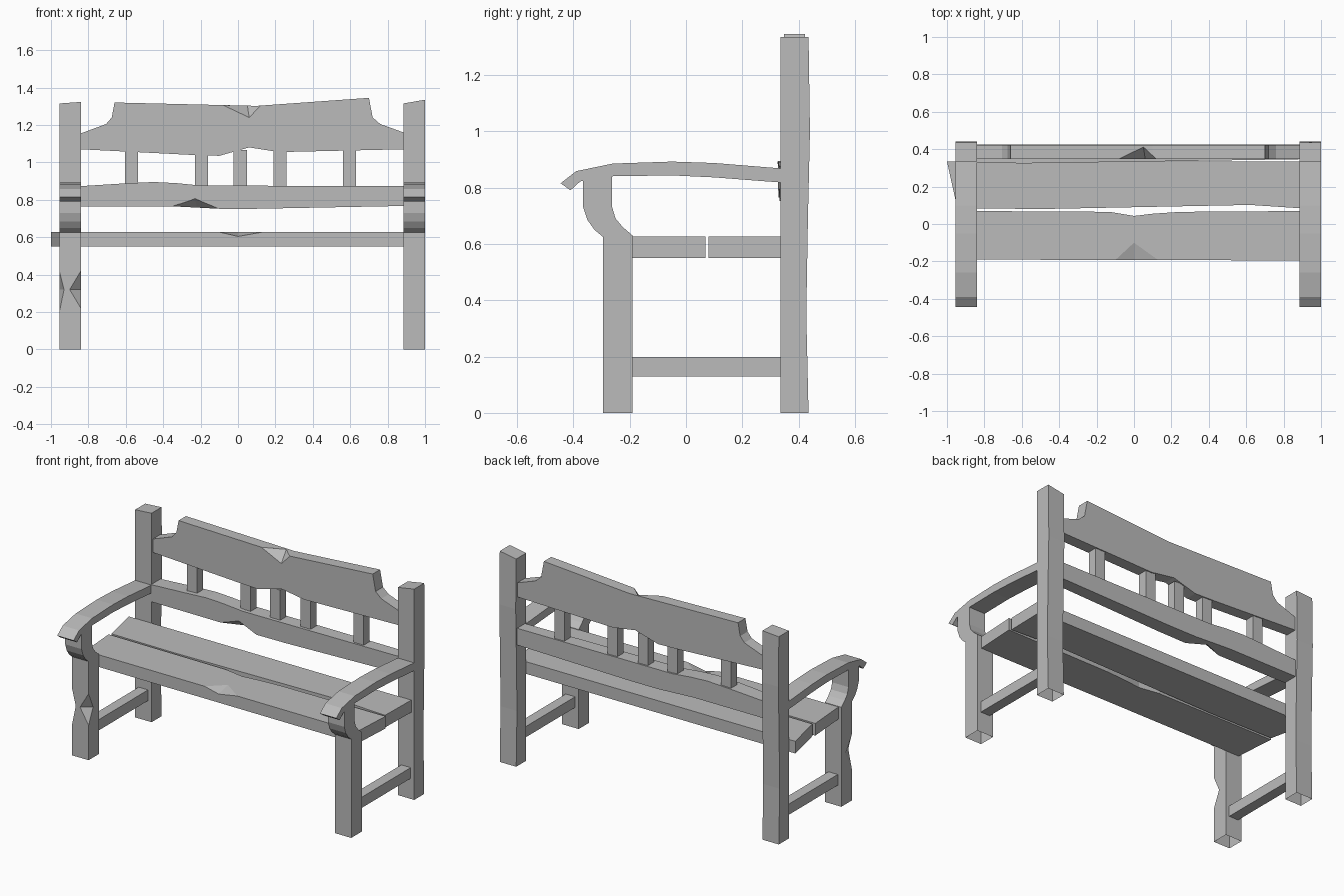
import bpy
import bmesh
from mathutils import Vector

cube = bpy.data.objects.get("Cube")
if cube:
    bpy.data.objects.remove(cube, do_unlink=True)

GREY = (0.5, 0.5, 0.5, 1)
wood = bpy.data.materials.new("plain grey")
wood.use_nodes = True
wood.diffuse_color = GREY
wood.node_tree.nodes["Principled BSDF"].inputs["Base Color"].default_value = GREY

# How a profile point (a, b) and a depth d map to space for each extrusion axis
PLACE = {
    "x": lambda a, b, d: Vector((d, a, b)),
    "y": lambda a, b, d: Vector((a, d, b)),
    "z": lambda a, b, d: Vector((a, b, d)),
}


def finish(name, bm):
    bmesh.ops.recalc_face_normals(bm, faces=bm.faces)
    mesh = bpy.data.meshes.new(name)
    bm.to_mesh(mesh)
    bm.free()
    mesh.materials.append(wood)
    obj = bpy.data.objects.new(name, mesh)
    bpy.context.collection.objects.link(obj)
    return obj


def prism(name, outline, axis, low, high, warp=None):
    """Extrude a closed profile along an axis, optionally nudging its points."""
    bm = bmesh.new()
    near, far = ([bm.verts.new(PLACE[axis](a, b, d)) for a, b in outline]
                 for d in (low, high))
    bm.faces.new(near)
    bm.faces.new(far)
    for i in range(len(near)):
        j = (i + 1) % len(near)
        bm.faces.new((near[i], near[j], far[j], far[i]))
    if warp:
        for v in bm.verts:
            warp(v.co)
    return finish(name, bm)


def box(name, x, y, z):
    rect = [(x[0], y[0]), (x[1], y[0]), (x[1], y[1]), (x[0], y[1])]
    return prism(name, rect, "z", *z)


def chip(obj, points):
    """Knock a splinter out of an edge using a small convex cutter."""
    bm = bmesh.new()
    for p in points:
        bm.verts.new(p)
    bmesh.ops.convex_hull(bm, input=bm.verts)
    cutter = finish("chip_cutter", bm)
    cutter.hide_render = True
    mod = obj.modifiers.new("chip", "BOOLEAN")
    mod.operation = "DIFFERENCE"
    mod.solver = "EXACT"
    mod.object = cutter
    bpy.context.view_layer.objects.active = obj
    bpy.ops.object.modifier_apply(modifier=mod.name)
    bpy.data.objects.remove(cutter, do_unlink=True)


def open_bottom(obj):
    bm = bmesh.new()
    bm.from_mesh(obj.data)
    under = [f for f in bm.faces if all(v.co.z < 0.001 for v in f.verts)]
    bmesh.ops.delete(bm, geom=under, context="FACES_ONLY")
    bm.to_mesh(obj.data)
    bm.free()


# Side profiles (y, z)
LEG = [(-0.295, 0), (-0.19, 0), (-0.19, 0.63), (-0.225, 0.66), (-0.25, 0.69),
       (-0.262, 0.73), (-0.262, 0.85), (-0.365, 0.835), (-0.365, 0.73),
       (-0.35, 0.685), (-0.325, 0.65), (-0.295, 0.625)]
ARM = [(-0.445, 0.815), (-0.39, 0.858), (-0.26, 0.885), (-0.05, 0.892),
       (0.1, 0.887), (0.335, 0.868), (0.335, 0.818), (0.1, 0.836),
       (-0.05, 0.843), (-0.26, 0.84), (-0.375, 0.822), (-0.41, 0.79)]
POST = [(0.335, 0), (0.435, 0), (0.427, 0.35), (0.433, 0.7),
        (0.44, 1.0), (0.435, 1.315), (0.335, 1.315)]

# Legs, posts, arms and stretchers on both sides
for side, low, high, rise in (("right", -0.955, -0.84, 0.008),
                              ("left", 0.885, 1.0, 0.02)):
    def slant_top(co):
        if co.z > 1.2 and co.x > low + 0.05:
            co.z += rise

    leg = prism(side + "_front_leg", LEG, "x", low, high)
    if side == "right":
        chip(leg, [(-0.84, -0.295, 0.22), (-0.84, -0.295, 0.42),
                   (-0.9, -0.295, 0.32), (-0.84, -0.25, 0.32),
                   (-0.8, -0.34, 0.32)])
        chip(leg, [(-0.955, -0.295, 0.2), (-0.955, -0.295, 0.42),
                   (-0.93, -0.295, 0.32), (-0.955, -0.23, 0.32),
                   (-0.99, -0.34, 0.32)])
    post = prism(side + "_back_post", POST, "x", low, high, slant_top)
    for part in (leg, post):
        open_bottom(part)
    prism(side + "_armrest", ARM, "x", low, high)
    mid = (low + high) / 2
    box(side + "_stretcher", (mid - 0.033, mid + 0.033), (-0.19, 0.335), (0.13, 0.198))

# Seat planks with worn edges
front_plank = prism("front_seat_plank",
                    [(-0.935, -0.19), (0.97, -0.195), (0.985, 0.07), (0.25, 0.065),
                     (0.1, 0.055), (0, 0.043), (-0.13, 0.065), (-0.955, 0.07)],
                    "z", 0.55, 0.627)
chip(front_plank, [(-0.1, -0.193, 0.627), (0.13, -0.193, 0.627), (0, -0.193, 0.604),
                   (0, -0.1, 0.627), (0, -0.26, 0.68)])
prism("rear_seat_plank",
      [(-0.945, 0.085), (-0.5, 0.08), (0.62, 0.102), (0.88, 0.085),
       (0.975, 0.08), (0.98, 0.335), (-1, 0.335)],
      "z", 0.55, 0.627)


# Lower back rail, bowed along its front
def bow(co):
    if co.y < 0.36:
        co.y += 0.015 * (co.x + 0.2) if co.x > -0.7 else 0


rail = prism("lower_back_rail",
             [(-0.84, 0.765), (-0.35, 0.765), (-0.1, 0.752), (0.1, 0.752),
              (0.885, 0.767), (0.885, 0.873), (-0.2, 0.876), (-0.33, 0.889),
              (-0.45, 0.895), (-0.6, 0.888), (-0.84, 0.873)],
             "y", 0.33, 0.425, bow)
chip(rail, [(-0.35, 0.328, 0.765), (-0.1, 0.33, 0.752), (-0.23, 0.328, 0.81),
            (-0.22, 0.39, 0.757), (-0.22, 0.27, 0.7)])

# Shaped top board
board = prism("top_back_board",
              [(-0.84, 1.07), (-0.25, 1.04), (-0.1, 1.035), (0.06, 1.08),
               (0.22, 1.055), (0.885, 1.07), (0.885, 1.16), (0.76, 1.205),
               (0.72, 1.24), (0.7, 1.345), (0.1, 1.302), (-0.66, 1.32),
               (-0.675, 1.24), (-0.705, 1.205), (-0.84, 1.155)],
              "y", 0.348, 0.422)
chip(board, [(-0.08, 0.348, 1.306), (0.12, 0.348, 1.303), (0.06, 0.348, 1.24),
             (0.05, 0.412, 1.303), (0.05, 0.3, 1.36)])

# Back spindles
for i, x in enumerate((-0.57, -0.195, 0.012, 0.225, 0.597)):
    box(f"back_spindle_{i + 1}", (x - 0.035, x + 0.035), (0.355, 0.415), (0.86, 1.065))
